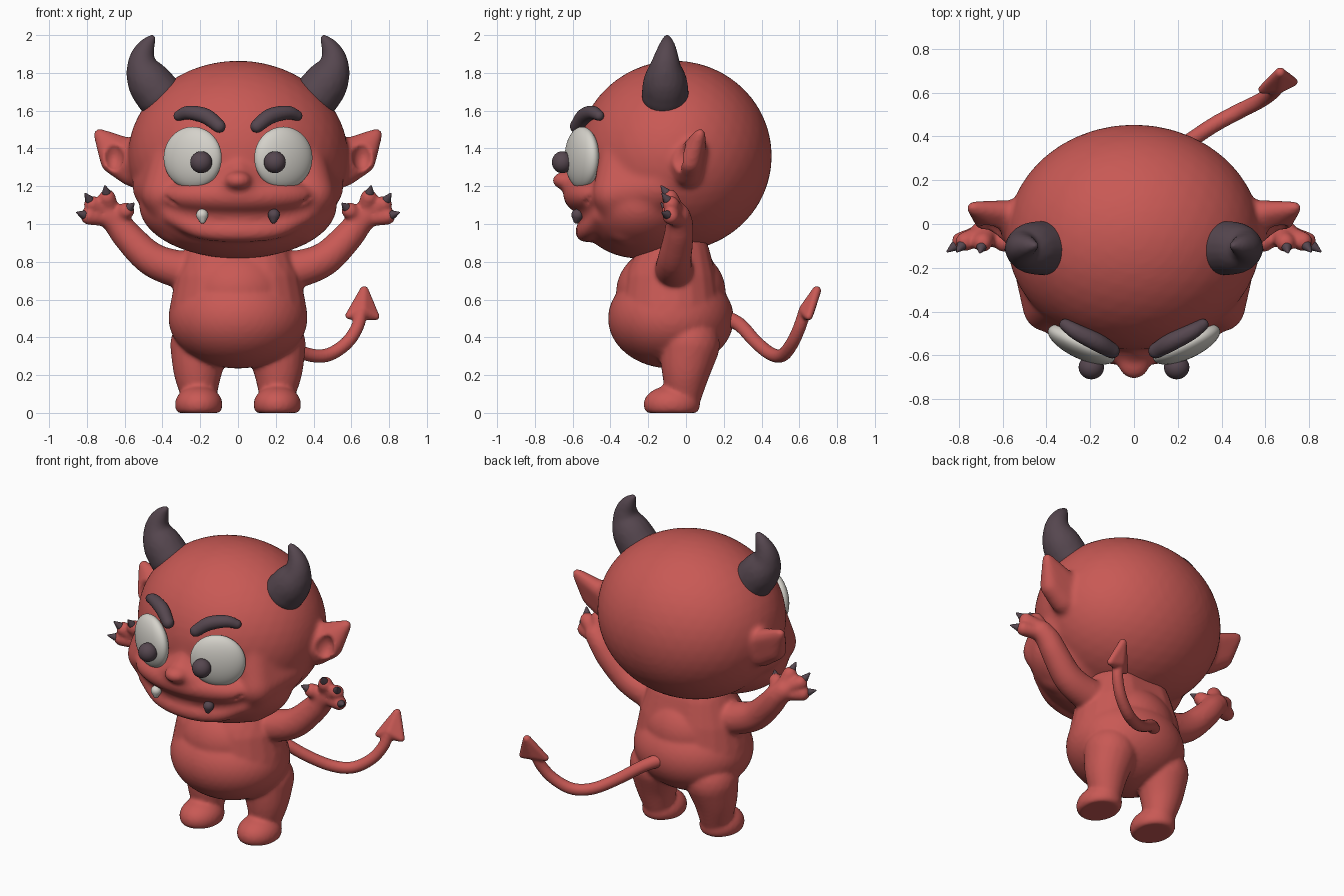
import bpy, bmesh, math
from mathutils import Matrix, Vector

if "Cube" in bpy.data.objects:
    bpy.data.objects.remove(bpy.data.objects["Cube"])


def material(name, rgb):
    m = bpy.data.materials.new(name)
    m.diffuse_color = (*rgb, 1)
    m.use_nodes = True
    m.node_tree.nodes["Principled BSDF"].inputs["Base Color"].default_value = m.diffuse_color
    return m


RED = material("red skin", (0.58, 0.10, 0.09))
DARK = material("dark horn", (0.092, 0.062, 0.078))
WHITE = material("off white", (0.66, 0.64, 0.59))


def ellipsoid(bm, centre, radii, turn=0, sub=4):
    mat = (Matrix.Translation(centre) @ Matrix.Rotation(math.radians(turn), 4, 'Z')
           @ Matrix.Diagonal((*radii, 1)))
    return bmesh.ops.create_icosphere(bm, subdivisions=sub, radius=1, matrix=mat)


def hull(bm, balls):
    """Convex hull around balls given as (x, y, z, radius)."""
    tmp = bmesh.new()
    for x, y, z, r in balls:
        ellipsoid(tmp, (x, y, z), (r, r, r), sub=3)
    pts = [v.co.copy() for v in tmp.verts]
    tmp.clear()
    for p in pts:
        tmp.verts.new(p)
    bmesh.ops.convex_hull(tmp, input=tmp.verts[:])
    bmesh.ops.delete(tmp, geom=[v for v in tmp.verts if not v.link_faces], context='VERTS')
    me = bpy.data.meshes.new("tmp")
    tmp.to_mesh(me)
    tmp.free()
    bm.from_mesh(me)
    bpy.data.meshes.remove(me)


def limb(bm, balls, steps=4):
    """Smooth tapering tube through balls (Catmull-Rom path)."""
    p = [Vector(b) for b in balls]
    p = [2 * p[0] - p[1]] + p + [2 * p[-1] - p[-2]]
    path = []
    for i in range(1, len(p) - 2):
        a, b, c, d = p[i - 1:i + 3]
        for k in range(steps):
            t = k / steps
            path.append(0.5 * (2 * b + (c - a) * t + (2 * a - 5 * b + 4 * c - d) * t * t
                               + (3 * b - a - 3 * c + d) * t ** 3))
    path.append(p[-2])
    for q in path:
        q[3] = max(q[3], 0.004)
    for a, b in zip(path, path[1:]):
        hull(bm, [tuple(a), tuple(b)])


def flip(balls, s):
    return [(s * b[0], *b[1:]) for b in balls]


def finish(bm, name, mat, voxel=0.012, smooth=6, cutter=None):
    """Fuse the pieces into one smooth skin."""
    me = bpy.data.meshes.new(name)
    bm.to_mesh(me)
    bm.free()
    ob = bpy.data.objects.new(name, me)
    bpy.context.collection.objects.link(ob)
    me.materials.append(mat)
    me.shade_smooth()

    def remesh(n):
        m = ob.modifiers.new("fuse", 'REMESH')
        m.mode, m.voxel_size, m.use_smooth_shade = 'VOXEL', voxel, True
        if n:
            m = ob.modifiers.new("soften", 'SMOOTH')
            m.factor, m.iterations = 0.5, n
    if voxel:
        remesh(smooth)
    if cutter:
        m = ob.modifiers.new("carve", 'BOOLEAN')
        m.operation, m.solver, m.object = 'DIFFERENCE', 'EXACT', cutter
        remesh(3)
    return ob


# carving helper: smile groove and ear hollows
bm = bmesh.new()
half = [(0.2, -0.58, 1.035, 0.02), (0.3, -0.555, 1.075, 0.018), (0.385, -0.51, 1.145, 0.014)]
limb(bm, flip(half, -1)[::-1] + [(0, -0.6, 1.025, 0.021)] + half)
for s in (1, -1):
    ellipsoid(bm, (s * 0.66, -0.06, 1.36), (0.055, 0.075, 0.085))
cutter = finish(bm, "carving_helper", RED, 0.01, 0)
cutter.hide_render = True
cutter.display_type = 'WIRE'

# head: skull, jaw, muzzle, snout ridge, lower lip, cheeks, ears
bm = bmesh.new()
ellipsoid(bm, (0, -0.06, 1.36), (0.583, 0.515, 0.505))
ellipsoid(bm, (0, -0.25, 1.1), (0.525, 0.335, 0.283))
ellipsoid(bm, (0, -0.43, 1.15), (0.42, 0.22, 0.125))
ellipsoid(bm, (0, -0.635, 1.23), (0.075, 0.075, 0.05))
hull(bm, [(-0.15, -0.53, 1.17, 0.08), (0.15, -0.53, 1.17, 0.08),
          (0, -0.61, 1.22, 0.06), (0, -0.5, 1.34, 0.06)])
lip = [(0.2, -0.505, 0.975, 0.055), (0.35, -0.445, 1.045, 0.05)]
limb(bm, flip(lip, -1)[::-1] + [(0, -0.53, 0.96, 0.058)] + lip)
for s in (1, -1):
    hull(bm, flip([(0.395, -0.38, 1.16, 0.115), (0.42, -0.15, 1.2, 0.14),
                   (0.32, -0.32, 1.4, 0.13), (0.3, -0.3, 1.03, 0.15)], s))
    hull(bm, flip([(0.737, 0.075, 1.478, 0.032), (0.56, 0.05, 1.39, 0.06),
                   (0.56, 0.01, 1.27, 0.075), (0.665, 0.02, 1.33, 0.065),
                   (0.56, -0.02, 1.32, 0.065)], s))
finish(bm, "head", RED, smooth=16, cutter=cutter)

# body: belly, chest, legs, feet, arms, hands
FINGERS = [((0.69, -0.045, 1.03), (0.79, -0.08, 1.04), (0.852, -0.125, 1.06)),
           ((0.69, -0.045, 1.06), (0.772, -0.08, 1.105), (0.808, -0.125, 1.16)),
           ((0.67, -0.045, 1.06), (0.692, -0.085, 1.14), (0.704, -0.13, 1.2)),
           ((0.65, -0.045, 1.04), (0.592, -0.085, 1.07), (0.552, -0.13, 1.108))]
bm = bmesh.new()
ellipsoid(bm, (0, -0.08, 0.5), (0.368, 0.333, 0.265))
hull(bm, [(s * x, y, z, r) for s in (1, -1) for x, y, z, r in
          ((0.1, -0.08, 0.52, 0.268), (0.09, -0.08, 0.66, 0.25), (0.09, -0.06, 0.82, 0.19))])
ellipsoid(bm, (0, -0.08, 0.64), (0.3, 0.29, 0.25))
for s in (1, -1):
    limb(bm, flip([(0.2, 0.02, 0.36, 0.16), (0.213, 0.0, 0.23, 0.13),
                   (0.207, -0.01, 0.1, 0.095)], s))
    ellipsoid(bm, (s * 0.208, -0.075, 0.045), (0.126, 0.15, 0.1))
    limb(bm, flip([(0.2, -0.06, 0.75, 0.11), (0.32, -0.065, 0.762, 0.1),
                   (0.46, -0.06, 0.815, 0.09), (0.58, -0.04, 0.93, 0.08),
                   (0.635, -0.035, 1.0, 0.073), (0.68, -0.042, 1.045, 0.066)], s))
    for base, end, _ in FINGERS:
        limb(bm, flip([(*base, 0.045), (*end, 0.045)], s), 1)
for v in bm.verts:
    v.co.z = max(v.co.z, 0)
finish(bm, "body", RED, 0.011, 10)

# tail with arrow tip
bm = bmesh.new()
limb(bm, [(0.0, 0.18, 0.51, 0.045), (0.1, 0.28, 0.47, 0.038), (0.24, 0.37, 0.375, 0.036),
          (0.36, 0.45, 0.312, 0.036), (0.47, 0.51, 0.305, 0.036), (0.57, 0.56, 0.365, 0.035),
          (0.63, 0.6, 0.45, 0.034), (0.655, 0.63, 0.54, 0.034)])
hull(bm, [(0.668, 0.692, 0.648, 0.024), (0.587, 0.615, 0.515, 0.02),
          (0.73, 0.65, 0.51, 0.02), (0.657, 0.638, 0.54, 0.042)])
finish(bm, "tail", RED, 0.008, 4)

for s, side in ((1, "left"), (-1, "right")):
    # horn
    bm = bmesh.new()
    limb(bm, flip([(0.42, -0.11, 1.685, 0.125), (0.465, -0.11, 1.745, 0.117),
                   (0.502, -0.11, 1.81, 0.088), (0.508, -0.105, 1.875, 0.066),
                   (0.487, -0.1, 1.935, 0.045), (0.455, -0.1, 1.983, 0.02)], s), 6)
    finish(bm, side + "_horn", DARK, 0.01, 4)
    # eyebrow
    bm = bmesh.new()
    limb(bm, flip([(0.315, -0.46, 1.573, 0.028), (0.26, -0.495, 1.59, 0.037),
                   (0.17, -0.54, 1.57, 0.042), (0.1, -0.58, 1.517, 0.036)], s), 6)
    finish(bm, side + "_eyebrow", DARK, 0.008, 4)
    # eyeball and pupil
    bm = bmesh.new()
    ellipsoid(bm, (s * 0.24, -0.55, 1.35), (0.167, 0.066, 0.165), s * 25)
    finish(bm, side + "_eye", WHITE, 0)
    bm = bmesh.new()
    ellipsoid(bm, (s * 0.195, -0.655, 1.327), (0.058, 0.055, 0.058))
    finish(bm, side + "_pupil", DARK, 0)
    # fang
    bm = bmesh.new()
    hull(bm, flip([(0.19, -0.575, 1.048, 0.032), (0.188, -0.58, 1.018, 0.016)], s))
    finish(bm, side + "_fang", DARK if s > 0 else WHITE, 0)
    # claws
    bm = bmesh.new()
    for _, end, tip in FINGERS:
        start = Vector(end).lerp(Vector(tip), 0.42)
        hull(bm, flip([(*start, 0.023), (*tip, 0.005)], s))
    finish(bm, side + "_claws", DARK, 0)
